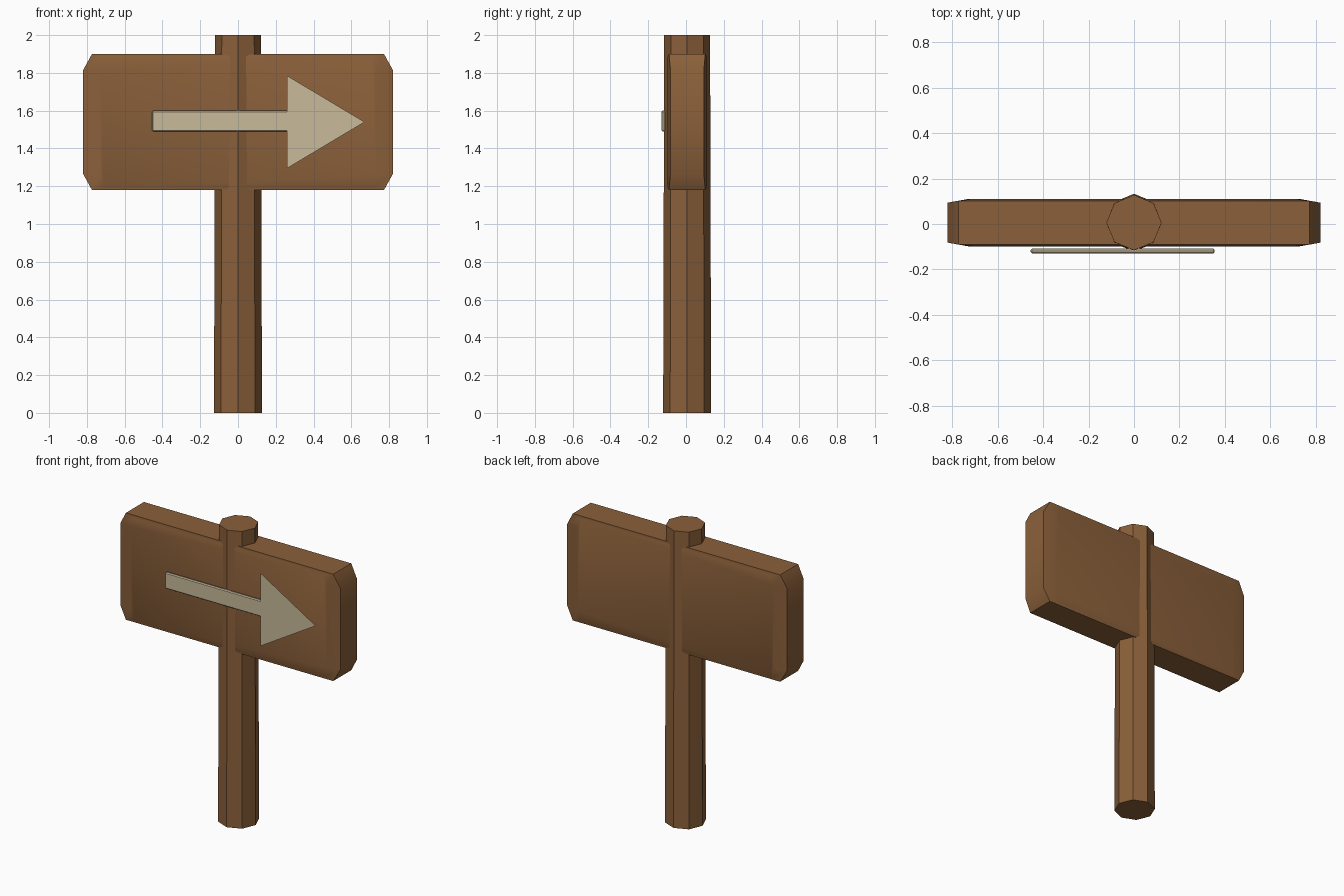
import bpy, bmesh, math

cube = bpy.data.objects.get("Cube")
if cube:
    bpy.data.objects.remove(cube, do_unlink=True)

MID_Y = 0.006      # depth centre of post and board
BOARD_Z = 1.54     # height of the board's centre


def material(name, rgb):
    m = bpy.data.materials.new(name)
    m.use_nodes = True
    m.diffuse_color = (*rgb, 1)
    bsdf = next(n for n in m.node_tree.nodes if n.type == 'BSDF_PRINCIPLED')
    bsdf.inputs["Base Color"].default_value = (*rgb, 1)
    return m


def finish(bm, name, mat, smooth=False):
    mesh = bpy.data.meshes.new(name)
    bm.to_mesh(mesh)
    bm.free()
    mesh.materials.append(mat)
    ob = bpy.data.objects.new(name, mesh)
    bpy.context.collection.objects.link(ob)
    if smooth:
        bpy.ops.object.select_all(action='DESELECT')
        ob.select_set(True)
        bpy.context.view_layer.objects.active = ob
        bpy.ops.object.shade_smooth_by_angle(angle=math.radians(30))
    return ob


wood = material("brown wood", (0.255, 0.116, 0.042))
paint = material("cream paint", (0.58, 0.49, 0.325))

# Post: slightly tapered octagon with corners on the axes
bm = bmesh.new()
bmesh.ops.create_cone(bm, cap_ends=True, segments=8, radius1=0.127, radius2=0.1215, depth=2)
bmesh.ops.translate(bm, verts=bm.verts, vec=(0, MID_Y, 1))
finish(bm, "post", wood)


# Board: cut-corner slab whose front and back swell slightly from the rim
def octagon(bm, end_x, top_x, end_z, top_z, end_y, top_y):
    quarter = [(end_x, end_z, end_y), (top_x, top_z, top_y)]
    ring = []
    for sx, sz in ((1, 1), (-1, 1), (-1, -1), (1, -1)):
        points = quarter if sx * sz > 0 else quarter[::-1]
        ring += [bm.verts.new((sx * x, MID_Y + y, BOARD_Z + sz * z)) for x, z, y in points]
    return ring


bm = bmesh.new()
rings = [
    octagon(bm, 0.73, 0.71, 0.28, 0.345, -0.104, -0.104),
    octagon(bm, 0.82, 0.773, 0.275, 0.36, -0.088, -0.096),
    octagon(bm, 0.82, 0.773, 0.275, 0.36, 0.088, 0.096),
    octagon(bm, 0.73, 0.71, 0.28, 0.345, 0.104, 0.104),
]
for a, b in zip(rings, rings[1:]):
    for i in range(8):
        j = (i + 1) % 8
        bm.faces.new((a[i], a[j], b[j], b[i]))
bm.faces.new(rings[0])
bm.faces.new(rings[-1])
bmesh.ops.recalc_face_normals(bm, faces=bm.faces)
finish(bm, "sign_board", wood, smooth=True)

# Arrow shaft: thin bar with chipped ends
bm = bmesh.new()
bmesh.ops.create_cube(bm, size=1)
bmesh.ops.scale(bm, verts=bm.verts, vec=(0.81, 0.021, 0.11))
bmesh.ops.translate(bm, verts=bm.verts, vec=(-0.05, -0.1185, 1.545))
bmesh.ops.bevel(bm, geom=bm.edges[:], offset=0.006, segments=1, affect='EDGES')
finish(bm, "arrow_shaft", paint)

# Arrow head: flat triangle in front of the shaft
bm = bmesh.new()
corners = [(0.26, 1.295), (0.67, 1.54), (0.26, 1.785)]
bm.faces.new([bm.verts.new((x, -0.13, z)) for x, z in corners])
finish(bm, "arrow_head", paint)
